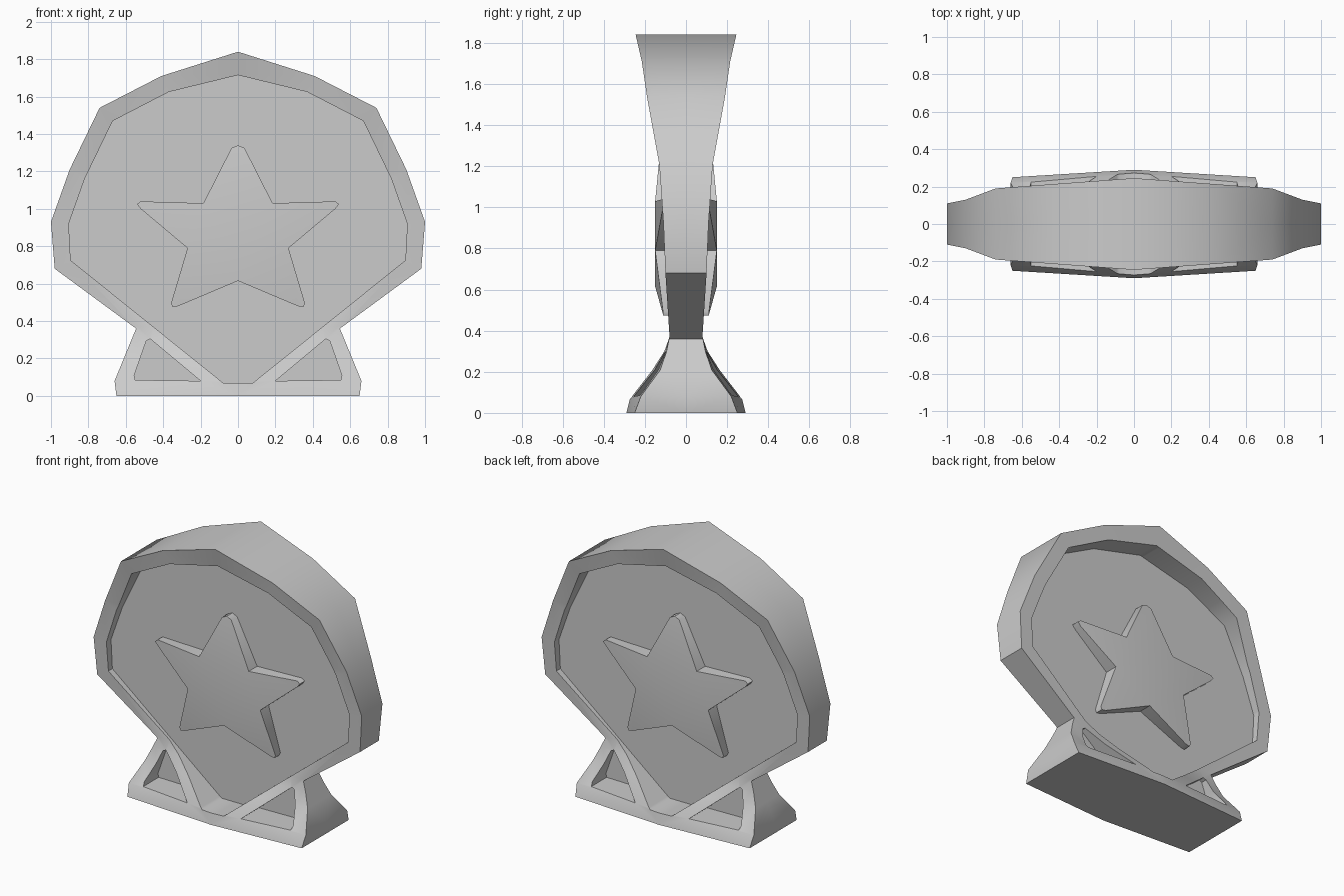
import bpy
import bmesh
from math import hypot
from mathutils import Vector

if "Cube" in bpy.data.objects:
    bpy.data.objects.remove(bpy.data.objects["Cube"], do_unlink=True)

grey = bpy.data.materials.new("plain_grey")
grey.use_nodes = True
grey.diffuse_color = (0.6, 0.6, 0.6, 1)
grey.node_tree.nodes["Principled BSDF"].inputs["Base Color"].default_value = (0.6, 0.6, 0.6, 1)


def sym(pts):
    """Close a right-hand half outline by mirroring it in x."""
    return pts + [(-x, z) for x, z in reversed(pts) if x > 0]


def lerp_table(table, t):
    """Piecewise linear lookup; returns all columns after the first."""
    for a, b in zip(table, table[1:]):
        if t <= b[0]:
            f = max(0, (t - a[0]) / (b[0] - a[0]))
            return [p + (q - p) * f for p, q in zip(a[1:], b[1:])]
    return table[-1][1:]


def plate(name, loops, depth, z_cuts=()):
    """Solid from front outlines (first outer, rest holes), same front and back."""
    bm = bmesh.new()
    for loop in loops:
        vs = [bm.verts.new((x, -1, z)) for x, z in loop]
        for a, b in zip(vs, vs[1:] + vs[:1]):
            bm.edges.new((a, b))
    bmesh.ops.triangle_fill(bm, use_beauty=True, edges=bm.edges[:], normal=(0, -1, 0))
    cuts = [((0, 0, z), (0, 0, 1)) for z in z_cuts]
    if z_cuts:
        cuts.append(((0, 0, 0), (1, 0, 0)))
    for co, no in cuts:
        bmesh.ops.bisect_plane(bm, geom=bm.verts[:] + bm.edges[:] + bm.faces[:],
                               dist=1e-4, plane_co=co, plane_no=no)
    bmesh.ops.triangulate(bm, faces=bm.faces[:])
    for v in bm.verts:
        v.co.y = -depth(v.co.x, v.co.z)
    # walls back to the middle plane, then the other half
    rim = [e for e in bm.edges if e.is_boundary]
    walls = bmesh.ops.extrude_edge_only(bm, edges=rim)["geom"]
    for v in walls:
        if isinstance(v, bmesh.types.BMVert):
            v.co.y = 0
    copy = bmesh.ops.duplicate(bm, geom=bm.verts[:] + bm.edges[:] + bm.faces[:])["geom"]
    half = [v for v in copy if isinstance(v, bmesh.types.BMVert)]
    bmesh.ops.scale(bm, vec=Vector((1, -1, 1)), verts=half)
    bmesh.ops.remove_doubles(bm, verts=bm.verts[:], dist=1e-4)
    bmesh.ops.recalc_face_normals(bm, faces=bm.faces[:])
    me = bpy.data.meshes.new(name)
    bm.to_mesh(me)
    bm.free()
    me.materials.append(grey)
    ob = bpy.data.objects.new(name, me)
    bpy.context.collection.objects.link(ob)
    bpy.ops.object.select_all(action="DESELECT")
    ob.select_set(True)
    bpy.context.view_layer.objects.active = ob
    bpy.ops.object.shade_smooth_by_angle(angle=0.73)
    return ob


# Outlines
outer = sym([(0, 1.84), (.41, 1.71), (.74, 1.54), (.9, 1.21), (1, .93), (.98, .68),
             (.545, .36), (.66, .08), (.65, 0), (0, 0)])
inner = sym([(0, 1.715), (.37, 1.625), (.67, 1.47), (.82, 1.16), (.905, .92),
             (.895, .725), (.08, .07), (0, .07)])
window = [(.2, .08), (.55, .085), (.555, .11), (.49, .295), (.47, .305)]
windows = {"left": window, "right": [(-x, z) for x, z in window]}
star = sym([(0, 1.34), (.035, 1.325), (.185, 1.03), (.52, 1.04), (.54, 1.025), (.52, 1.0),
            (.27, .79), (.358, .495), (.35, .475), (.32, .48), (0, .615)])

# Frame and foot: height, half depth at the middle, reduction towards the ends
profile = [(0, .29, .04), (.08, .27, .05), (.21, .19, .07), (.3, .125, .035), (.37, .08, 0),
           (.68, .1, 0), (.93, .11, 0), (1.21, .13, 0), (1.54, .19, 0), (1.71, .215, 0),
           (1.84, .245, 0)]


def frame_depth(x, z):
    mid, drop = lerp_table(profile, z)
    return mid - drop * min(1, abs(x) / .65)


plate("frame", [outer, inner, *windows.values()], frame_depth, [p[0] for p in profile[1:-1]])

# Recessed panels
plate("centre_panel", [inner], lambda x, z: .06)
for side, loop in windows.items():
    plate(side + "_foot_panel", [loop], lambda x, z: .06)

# Raised star, thinner towards its tips
plate("star", [star], lambda x, z: lerp_table([(.3, .15), (.48, .112)], hypot(x, z - .89))[0])
